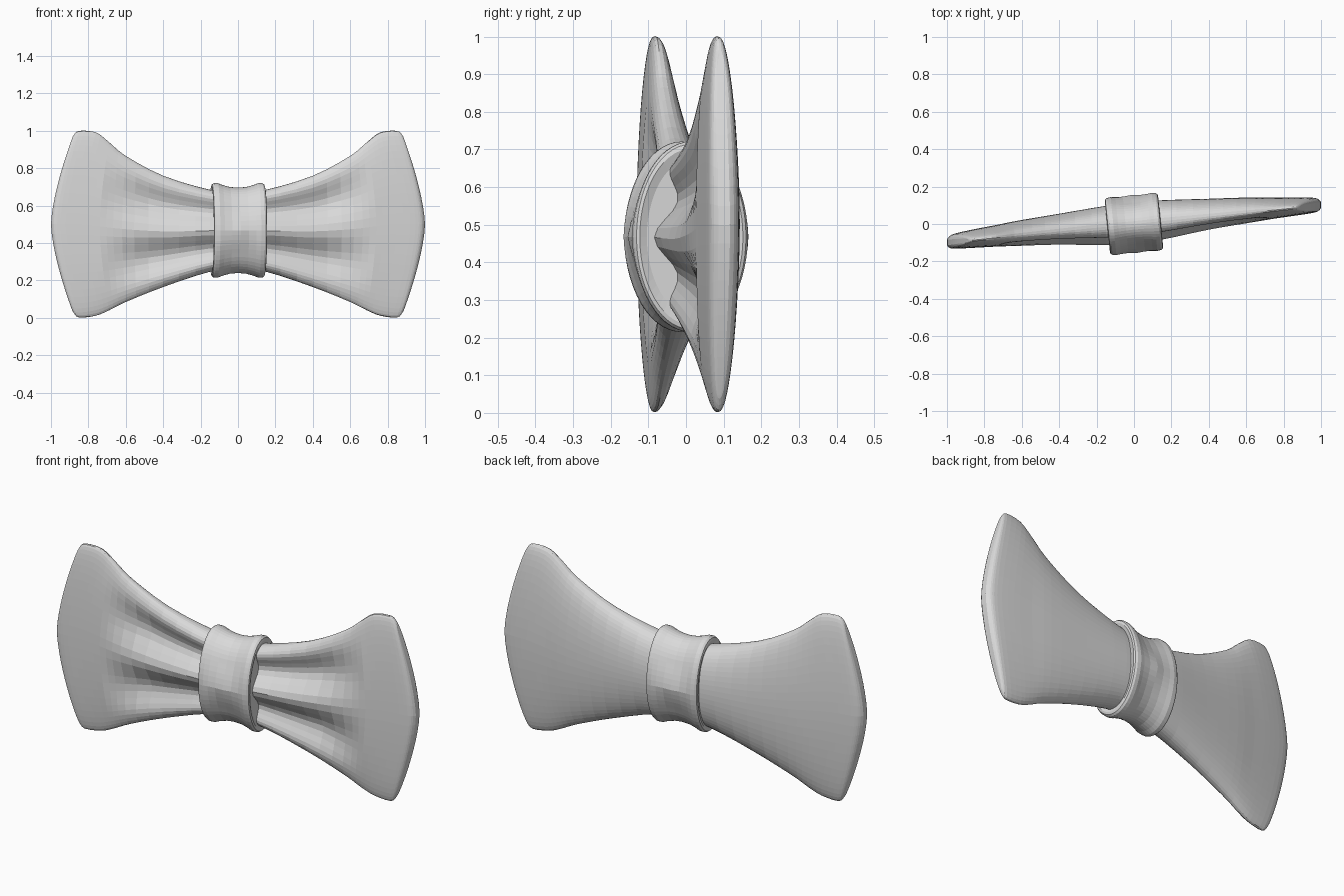
import bpy, bmesh, math

cube = bpy.data.objects.get("Cube")
if cube:
    bpy.data.objects.remove(cube, do_unlink=True)

grey = bpy.data.materials.new("light grey cloth")
grey.use_nodes = True
colour = (0.7, 0.7, 0.7, 1)
grey.diffuse_color = colour
grey.node_tree.nodes["Principled BSDF"].inputs["Base Color"].default_value = colour

N = 56          # points around each cross-section
TILT = 0.1      # the whole bow is turned slightly about z


def loft(name, rings):
    """Skin a list of rings and close both ends with strips of quads."""
    bm = bmesh.new()
    loops = [[bm.verts.new(p) for p in ring] for ring in rings]
    for a, b in zip(loops, loops[1:]):
        for i in range(N):
            j = (i + 1) % N
            bm.faces.new((a[i], a[j], b[j], b[i]))
    half, quarter = N // 2, N // 4
    for loop in (loops[0], loops[-1]):
        for k in range(-quarter, quarter):
            ids = [k, k + 1, half - k - 1, half - k]
            unique = list(dict.fromkeys(i % N for i in ids))
            bm.faces.new([loop[i] for i in unique])
    bmesh.ops.recalc_face_normals(bm, faces=bm.faces)
    mesh = bpy.data.meshes.new(name)
    bm.to_mesh(mesh)
    bm.free()
    mesh.materials.append(grey)
    obj = bpy.data.objects.new(name, mesh)
    bpy.context.collection.objects.link(obj)
    return obj


def spline(rows, steps):
    """Smooth rows of values with a Catmull-Rom curve."""
    out = []
    last = len(rows) - 1
    for i in range(last):
        quad = rows[max(i - 1, 0)], rows[i], rows[i + 1], rows[min(i + 2, last)]
        for k in range(steps):
            t = k / steps
            out.append([b + 0.5 * t * (c - a + t * (2*a - 5*b + 4*c - d + t * (3*(b - c) + d - a)))
                        for a, b, c, d in zip(*quad)])
    return out + [rows[-1]]


# Wing sections: x at the edges, x in the middle, top, bottom, front and back depth
SECTIONS = [
    (0.00, 0.00, 0.67, 0.26, 0.10, 0.115),
    (0.15, 0.15, 0.685, 0.247, 0.098, 0.112),
    (0.40, 0.40, 0.76, 0.165, 0.07, 0.095),
    (0.60, 0.62, 0.866, 0.085, 0.055, 0.08),
    (0.69, 0.74, 0.94, 0.04, 0.047, 0.068),
    (0.76, 0.85, 0.992, 0.012, 0.042, 0.058),
    (0.85, 0.95, 1.0, 0.002, 0.037, 0.046),
    (0.88, 0.985, 0.975, 0.03, 0.03, 0.035),
    (0.89, 1.0, 0.95, 0.05, 0.014, 0.017),
]


def wing_ring(section, side):
    edge, middle, top, bottom, front, back = section
    # pleats run out of the knot and fade towards the wing tip
    fade = min(1, max(0, (0.74 - middle) / 0.25))
    ring = []
    for i in range(N):
        a = 2 * math.pi * i / N
        s, c = math.sin(a), math.cos(a)
        x = middle + (edge - middle) * abs(s) ** 1.5
        depth = abs(c) ** 0.85 if abs(c) > 1e-6 else 0
        if c > 0:
            y = back * depth
        else:
            y = -front * depth
            if abs(s) < 0.9:
                y += 0.027 * fade * (1 - math.cos(2 * math.pi * s / 0.9))
        z = (top + bottom) / 2 + s * (top - bottom) / 2
        ring.append((side * x, y + TILT * side * x, z))
    return ring


for name, side in (("left_wing", 1), ("right_wing", -1)):
    loft(name, [wing_ring(sec, side) for sec in spline(SECTIONS, 3)])

# Knot band: half profile of (x, swell), mirrored, with rolled rims
half_profile = [(0.0, -0.012), (0.045, -0.008), (0.085, 0.003), (0.11, 0.013),
                (0.13, 0.013), (0.14, 0.006), (0.143, -0.006), (0.135, -0.035)]
profile = [(-x, r) for x, r in reversed(half_profile[1:])] + half_profile
rings = []
for x, swell in profile:
    ring = []
    for i in range(N):
        a = 2 * math.pi * i / N
        s, c = math.sin(a), math.cos(a)
        # soft ridge across the middle of the front and back
        ridge = 0.022 * max(0, 1 - abs(s) / 0.5) * max(0, 1 - abs(x) / 0.14)
        ring.append((x, c * (0.142 + swell * 0.7 + ridge), s * (0.24 + swell)))
    rings.append(ring)
knot = loft("knot_band", rings)
knot.location.z = 0.468
knot.rotation_euler.z = math.atan(TILT)
